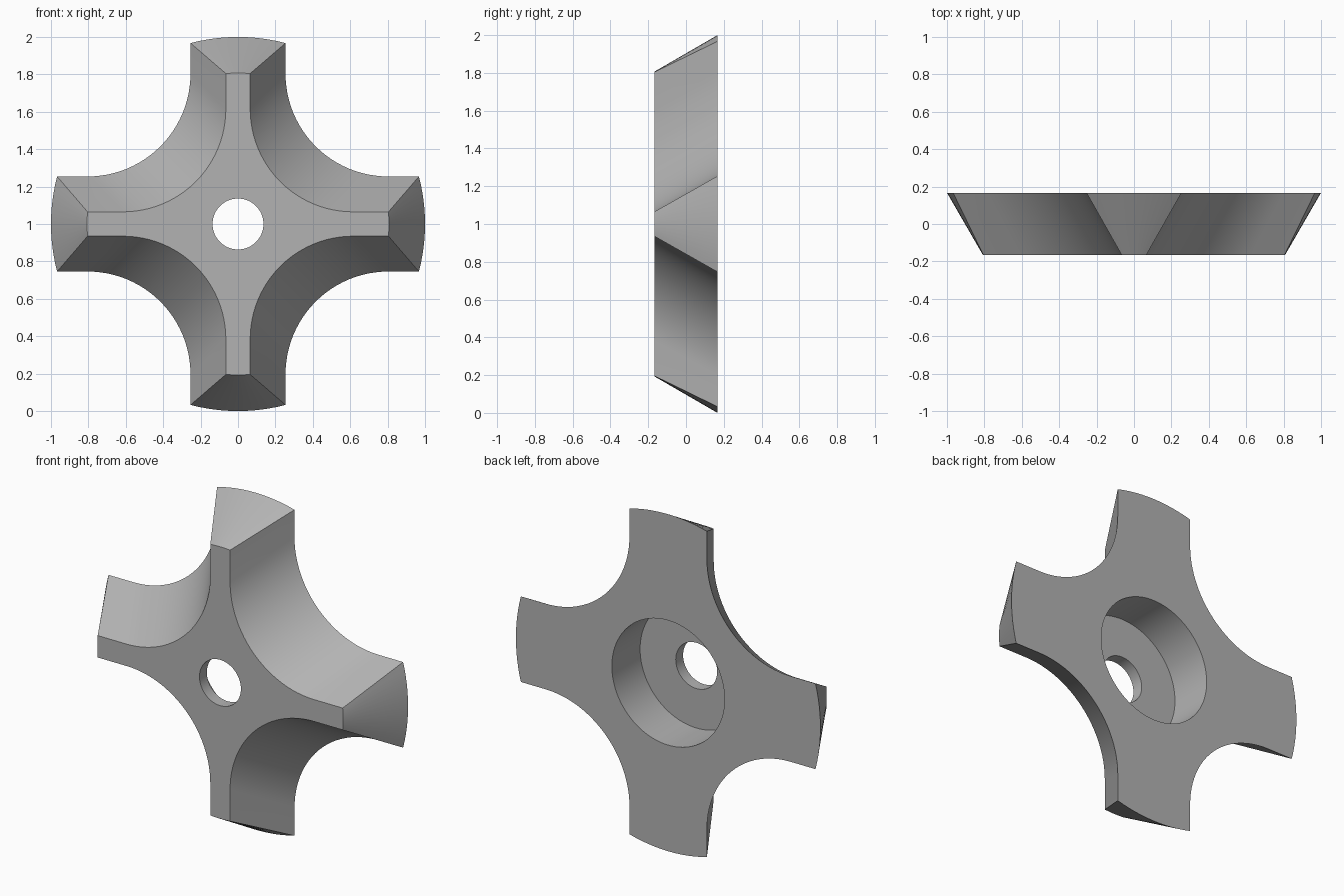
import bpy, bmesh
from math import sin, cos, asin, pi, radians
from mathutils import Matrix, Vector

cube = bpy.data.objects.get("Cube")
if cube:
    bpy.data.objects.remove(cube, do_unlink=True)

HALF = 0.167      # half thickness
CENTRE_Z = 1.0
FILLET = 0.55     # radius of the hollows between arms

grey = bpy.data.materials.new("plain grey")
grey.use_nodes = True
grey.diffuse_color = (0.45, 0.45, 0.45, 1)
grey.node_tree.nodes["Principled BSDF"].inputs["Base Color"].default_value = grey.diffuse_color


def cross_outline(width, reach, y):
    """Four-armed outline: rounded arm end, then concave fillet, turned four times."""
    a = asin(width / reach)
    quarter = [(reach * cos(t), reach * sin(t))
               for t in (a * (i / 6 - 1) for i in range(13))]
    c = width + FILLET
    quarter += [(c + FILLET * cos(t), c + FILLET * sin(t))
                for t in (1.5 * pi - 0.5 * pi * i / 24 for i in range(25))]
    pts = []
    for k in range(4):
        turn = Matrix.Rotation(k * pi / 2, 2)
        for p in quarter:
            q = turn @ Vector(p)
            pts.append((q.x, y, q.y + CENTRE_Z))
    return pts


def circle(radius, y, n=96):
    return [(radius * cos(2 * pi * i / n), y, radius * sin(2 * pi * i / n) + CENTRE_Z)
            for i in range(n)]


def loft(name, outlines):
    """Closed solid through outlines that share a point count."""
    bm = bmesh.new()
    rings = [[bm.verts.new(p) for p in pts] for pts in outlines]
    for r, s in zip(rings, rings[1:]):
        for i in range(len(r)):
            j = (i + 1) % len(r)
            bm.faces.new((r[i], r[j], s[j], s[i]))
    bm.faces.new(rings[0])
    bm.faces.new(rings[-1])
    bmesh.ops.recalc_face_normals(bm, faces=bm.faces)
    mesh = bpy.data.meshes.new(name)
    bm.to_mesh(mesh)
    bm.free()
    mesh.materials.append(grey)
    obj = bpy.data.objects.new(name, mesh)
    bpy.context.collection.objects.link(obj)
    return obj


# Tapered four-armed body
body = loft("cross_knob", [cross_outline(0.065, 0.807, -HALF),
                           cross_outline(0.254, 1.0, HALF)])

# Through hole with a wide recess from the back
floor_y = HALF - 0.265
cutter = loft("stepped_bore_cutter", [circle(0.136, -HALF - 0.1), circle(0.136, floor_y),
                                      circle(0.37, floor_y), circle(0.37, HALF + 0.1)])
cutter.hide_render = True

cut = body.modifiers.new("stepped bore", 'BOOLEAN')
cut.operation = 'DIFFERENCE'
cut.solver = 'EXACT'
cut.object = cutter
bpy.ops.object.select_all(action='DESELECT')
body.select_set(True)
bpy.context.view_layer.objects.active = body
bpy.ops.object.modifier_apply(modifier=cut.name)
bpy.data.objects.remove(cutter, do_unlink=True)
bpy.ops.object.shade_smooth_by_angle(angle=radians(25))
